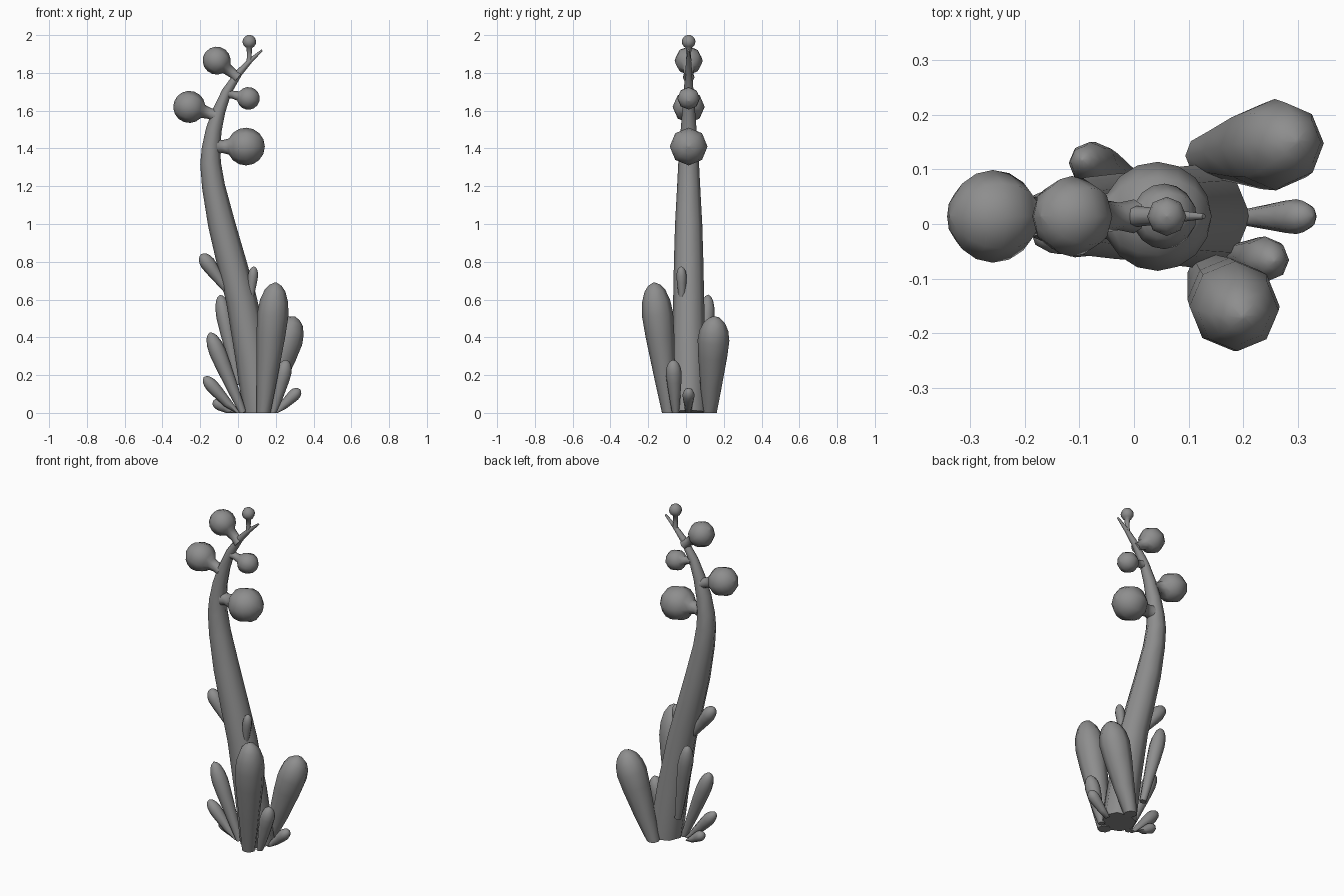
import bpy, bmesh, math
from mathutils import Vector

cube = bpy.data.objects.get("Cube")
if cube:
    bpy.data.objects.remove(cube, do_unlink=True)

grey = bpy.data.materials.new("plain grey")
grey.use_nodes = True
COLOUR = (0.27, 0.27, 0.27, 1)
grey.diffuse_color = COLOUR
grey.node_tree.nodes["Principled BSDF"].inputs["Base Color"].default_value = COLOUR

SIDES = 8
MID_Y = 0.014


def tube(name, points, radii):
    """Sweep an eight-sided ring along a path; nothing goes below the ground."""
    bm = bmesh.new()
    rings = []
    for i, p in enumerate(points):
        t = (points[min(i + 1, len(points) - 1)] - points[max(i - 1, 0)]).normalized()
        u = (Vector((0, 1, 0)) - t * t.y).normalized()
        v = t.cross(u)
        ring = []
        for k in range(SIDES):
            a = math.tau * k / SIDES
            co = p + (u * math.cos(a) + v * math.sin(a)) * radii[i]
            co.z = max(co.z, 0)
            ring.append(bm.verts.new(co))
        rings.append(ring)
    for a, b in zip(rings, rings[1:]):
        for k in range(SIDES):
            n = (k + 1) % SIDES
            bm.faces.new((a[k], a[n], b[n], b[k]))
    bm.faces.new(rings[0][::-1])
    bm.faces.new(rings[-1])
    bmesh.ops.recalc_face_normals(bm, faces=bm.faces)
    mesh = bpy.data.meshes.new(name)
    bm.to_mesh(mesh)
    bm.free()
    mesh.materials.append(grey)
    obj = bpy.data.objects.new(name, mesh)
    bpy.context.collection.objects.link(obj)
    bpy.ops.object.select_all(action='DESELECT')
    obj.select_set(True)
    bpy.context.view_layer.objects.active = obj
    bpy.ops.object.shade_smooth_by_angle(angle=math.radians(60))


# Curved tapering stem: x, z, radius
STEM = [(0.12, 0, 0.095), (0.075, 0.3, 0.09), (0.018, 0.6, 0.082),
        (-0.035, 0.8, 0.078), (-0.087, 1.0, 0.072), (-0.13, 1.2, 0.061),
        (-0.145, 1.32, 0.055), (-0.143, 1.4, 0.049), (-0.128, 1.5, 0.042),
        (-0.1, 1.6, 0.034), (-0.06, 1.7, 0.026), (0.005, 1.8, 0.019),
        (0.065, 1.865, 0.013), (0.128, 1.92, 0.005)]
tube("stem", [Vector((x, MID_Y, z)) for x, z, r in STEM], [r for x, z, r in STEM])


def bulb(name, base, centre, r):
    """Round bulb on a short neck that widens at its foot."""
    a = Vector((base[0], MID_Y, base[1]))
    c = Vector((centre[0], MID_Y, centre[1]))
    axis = (c - a).normalized()
    pts, rad = [a, a.lerp(c - axis * r, 0.5)], [0.42 * r, 0.34 * r]
    for deg in range(155, 0, -22):
        ang = math.radians(deg)
        pts.append(c + axis * r * math.cos(ang))
        rad.append(r * math.sin(ang))
    pts.append(c + axis * r)
    rad.append(0.02 * r)
    tube(name, pts, rad)


bulb("lower_left_bulb", (-0.11, 1.41), (0.042, 1.41), 0.1)
bulb("lower_right_bulb", (-0.12, 1.575), (-0.258, 1.62), 0.085)
bulb("middle_left_bulb", (-0.05, 1.69), (0.055, 1.665), 0.06)
bulb("upper_right_bulb", (0.0, 1.775), (-0.113, 1.865), 0.074)
bulb("top_bulb", (0.06, 1.86), (0.06, 1.965), 0.036)

# Club shape: fraction of length, fraction of radius
CLUB = [(0, 0.45), (0.3, 0.68), (0.6, 0.92), (0.76, 1), (0.86, 0.9),
        (0.94, 0.66), (0.98, 0.38), (1, 0.06)]


def shoot(name, base, tip, r):
    a, b = Vector(base), Vector(tip)
    tube(name, [a.lerp(b, f) for f, w in CLUB], [r * w for f, w in CLUB])


shoot("tall_front_shoot", (0.135, -0.09, -0.01), (0.2, -0.17, 0.69), 0.083)
shoot("tall_back_shoot", (0.13, 0.125, -0.01), (0.3, 0.152, 0.51), 0.084)
shoot("left_front_shoot", (0.185, -0.055, -0.01), (0.258, -0.068, 0.28), 0.042)
shoot("left_low_shoot", (0.2, 0.012, 0), (0.328, 0.014, 0.125), 0.032)
shoot("right_front_shoot", (0.025, -0.02, 0.0), (-0.15, -0.015, 0.425), 0.045)
shoot("right_low_shoot", (0.0, -0.015, -0.01), (-0.18, -0.022, 0.19), 0.035)
shoot("right_ground_shoot", (-0.02, 0.015, -0.01), (-0.13, 0.015, 0.065), 0.03)
shoot("back_shoot", (0.0, 0.075, 0.15), (-0.095, 0.118, 0.625), 0.043)
shoot("upper_right_shoot", (-0.05, MID_Y, 0.64), (-0.195, MID_Y, 0.84), 0.04)
shoot("upper_left_shoot", (0.06, -0.02, 0.56), (0.085, -0.025, 0.775), 0.027)
